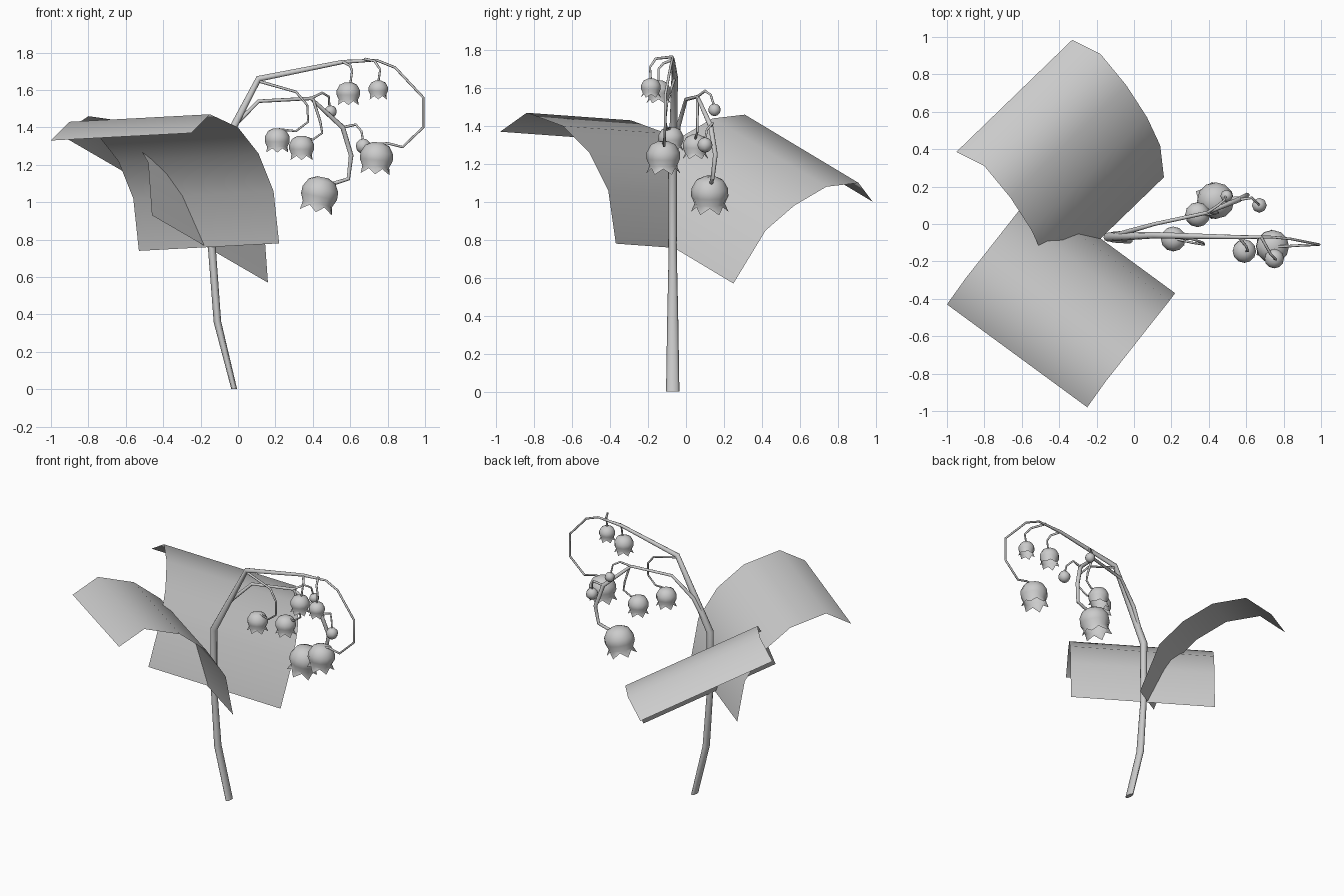
import bpy, bmesh, math
from mathutils import Vector

cube = bpy.data.objects.get("Cube")
if cube:
    bpy.data.objects.remove(cube)

grey = bpy.data.materials.new("pale_grey")
grey.use_nodes = True
grey.diffuse_color = (0.6, 0.6, 0.6, 1)
grey.node_tree.nodes["Principled BSDF"].inputs["Base Color"].default_value = (0.6, 0.6, 0.6, 1)


def finish(obj, angle):
    """Give the part its material and smooth it up to an angle in degrees."""
    obj.data.materials.clear()
    obj.data.materials.append(grey)
    bpy.ops.object.select_all(action='DESELECT')
    obj.select_set(True)
    bpy.context.view_layer.objects.active = obj
    bpy.ops.object.shade_smooth_by_angle(angle=math.radians(angle))
    return obj


def mesh_object(name, bm, angle):
    bmesh.ops.recalc_face_normals(bm, faces=bm.faces)
    mesh = bpy.data.meshes.new(name)
    bm.to_mesh(mesh)
    bm.free()
    obj = bpy.data.objects.new(name, mesh)
    bpy.context.collection.objects.link(obj)
    return finish(obj, angle)


def leaf(name, profile, sweep):
    """Curved sheet: a profile swept straight along a vector."""
    bm = bmesh.new()
    near = [bm.verts.new(p) for p in profile]
    far = [bm.verts.new(Vector(p) + Vector(sweep)) for p in profile]
    for i in range(len(profile) - 1):
        bm.faces.new((near[i], near[i + 1], far[i + 1], far[i]))
    return mesh_object(name, bm, 60)


def tube(name, points, radii):
    """Tapered round tube along a polyline; radii run from first to last."""
    curve = bpy.data.curves.new(name, 'CURVE')
    curve.dimensions = '3D'
    curve.bevel_depth = 1
    curve.bevel_resolution = 2
    curve.use_fill_caps = True
    spline = curve.splines.new('POLY')
    spline.points.add(len(points) - 1)
    for i, (point, p) in enumerate(zip(spline.points, points)):
        point.co = (*p, 1)
        point.radius = radii[min(i, len(radii) - 1)]
    obj = bpy.data.objects.new(name, curve)
    bpy.context.collection.objects.link(obj)
    bpy.ops.object.select_all(action='DESELECT')
    obj.select_set(True)
    bpy.context.view_layer.objects.active = obj
    bpy.ops.object.convert(target='MESH')
    return finish(bpy.context.view_layer.objects.active, 50)


def bell(name, centre, size, tilt=0):
    """Open bell flower whose rim ends in six flared pointed lobes."""
    sides = 12
    profile = [(0.3, 0.95), (0.72, 0.75), (0.97, 0.3), (0.98, -0.1), (0.8, -0.5)]
    bm = bmesh.new()
    rings = []
    for level in range(len(profile) + 1):
        ring = []
        for i in range(sides):
            if level < len(profile):
                r, z = profile[level]
            else:
                r, z = (1.0, -0.95) if i % 2 else (0.8, -0.62)
            a = math.tau * i / sides
            ring.append(bm.verts.new((size * r * math.cos(a), size * r * math.sin(a), size * z)))
        rings.append(ring)
    for upper, lower in zip(rings, rings[1:]):
        for i in range(sides):
            j = (i + 1) % sides
            bm.faces.new((upper[i], lower[i], lower[j], upper[j]))
    bm.faces.new(rings[0])
    obj = mesh_object(name, bm, 50)
    obj.location = centre
    obj.rotation_euler.y = tilt
    return obj


def bud(name, centre, size):
    bm = bmesh.new()
    bmesh.ops.create_uvsphere(bm, u_segments=8, v_segments=6, radius=size)
    obj = mesh_object(name, bm, 60)
    obj.location = centre


# Two arched leaves
leaf("front_leaf", [(-0.25, -0.98, 1.37), (-0.15, -0.84, 1.47), (0.0, -0.65, 1.40),
                    (0.11, -0.51, 1.26), (0.19, -0.41, 1.06), (0.22, -0.37, 0.78)],
     (-0.75, 0.55, -0.04))
leaf("back_leaf", [(-0.33, 0.985, 1.0), (-0.18, 0.91, 1.10), (-0.04, 0.74, 1.08),
                   (0.07, 0.57, 0.98), (0.14, 0.42, 0.85), (0.16, 0.25, 0.57)],
     (-0.62, -0.60, 0.36))

# Main stem, widened sideways and cut level at the foot
stem = tube("main_stem", [(-0.02, -0.07, 0), (-0.11, -0.07, 0.36), (-0.14, -0.07, 0.76),
                          (-0.14, -0.07, 1.18), (0.11, -0.06, 1.66), (0.56, -0.07, 1.75),
                          (0.74, -0.07, 1.76), (0.84, -0.08, 1.72), (0.99, -0.11, 1.56),
                          (0.99, -0.11, 1.40), (0.88, -0.115, 1.295), (0.80, -0.12, 1.315),
                          (0.75, -0.12, 1.31)],
            [0.016, 0.02, 0.021, 0.024, 0.017, 0.011, 0.007])
for v in stem.data.vertices:
    v.co.y = -0.07 + (v.co.y + 0.07) * (1 + 1.2 * max(0, 1 - v.co.z / 0.6))
    if v.co.z < 0.05:
        v.co.z = 0

# Side branch and flower stalks
tube("side_branch", [(-0.13, -0.07, 1.2), (-0.03, -0.04, 1.40), (0.11, 0.0, 1.54),
                     (0.39, 0.06, 1.555), (0.56, 0.13, 1.40), (0.605, 0.155, 1.25),
                     (0.59, 0.14, 1.125), (0.48, 0.13, 1.09)],
     [0.015, 0.013, 0.01, 0.01, 0.014, 0.013, 0.011])
stalks = [
    [(0.1, -0.06, 1.65), (0.31, -0.08, 1.59), (0.37, -0.10, 1.52),
     (0.375, -0.11, 1.43), (0.31, -0.10, 1.38), (0.22, -0.08, 1.39)],
    [(0.40, 0.06, 1.555), (0.44, 0.06, 1.43), (0.45, 0.06, 1.37),
     (0.40, 0.05, 1.335), (0.34, 0.05, 1.35)],
    [(0.56, -0.07, 1.75), (0.60, -0.12, 1.73), (0.61, -0.145, 1.70), (0.60, -0.145, 1.63)],
    [(0.68, -0.07, 1.765), (0.73, -0.16, 1.755), (0.76, -0.19, 1.71), (0.75, -0.185, 1.64)],
    [(0.39, 0.06, 1.555), (0.45, 0.10, 1.585), (0.485, 0.13, 1.565), (0.49, 0.15, 1.50)],
    [(0.56, 0.13, 1.40), (0.63, 0.14, 1.415), (0.66, 0.11, 1.38), (0.67, 0.10, 1.32)],
]
for i, path in enumerate(stalks):
    tube(f"flower_stalk_{i + 1}", path, [0.008, 0.007, 0.006])

# Bell flowers and closed buds
flowers = [((0.21, -0.08, 1.33), 0.068, 0), ((0.34, 0.05, 1.29), 0.068, 0),
           ((0.59, -0.145, 1.58), 0.064, 0), ((0.75, -0.185, 1.60), 0.053, 0),
           ((0.435, 0.125, 1.04), 0.1, 0.2), ((0.74, -0.12, 1.235), 0.09, 0.08)]
for i, (centre, size, tilt) in enumerate(flowers):
    bell(f"bell_flower_{i + 1}", centre, size, tilt)
bud("upper_bud", (0.495, 0.15, 1.485), 0.033)
bud("lower_bud", (0.67, 0.10, 1.30), 0.04)
